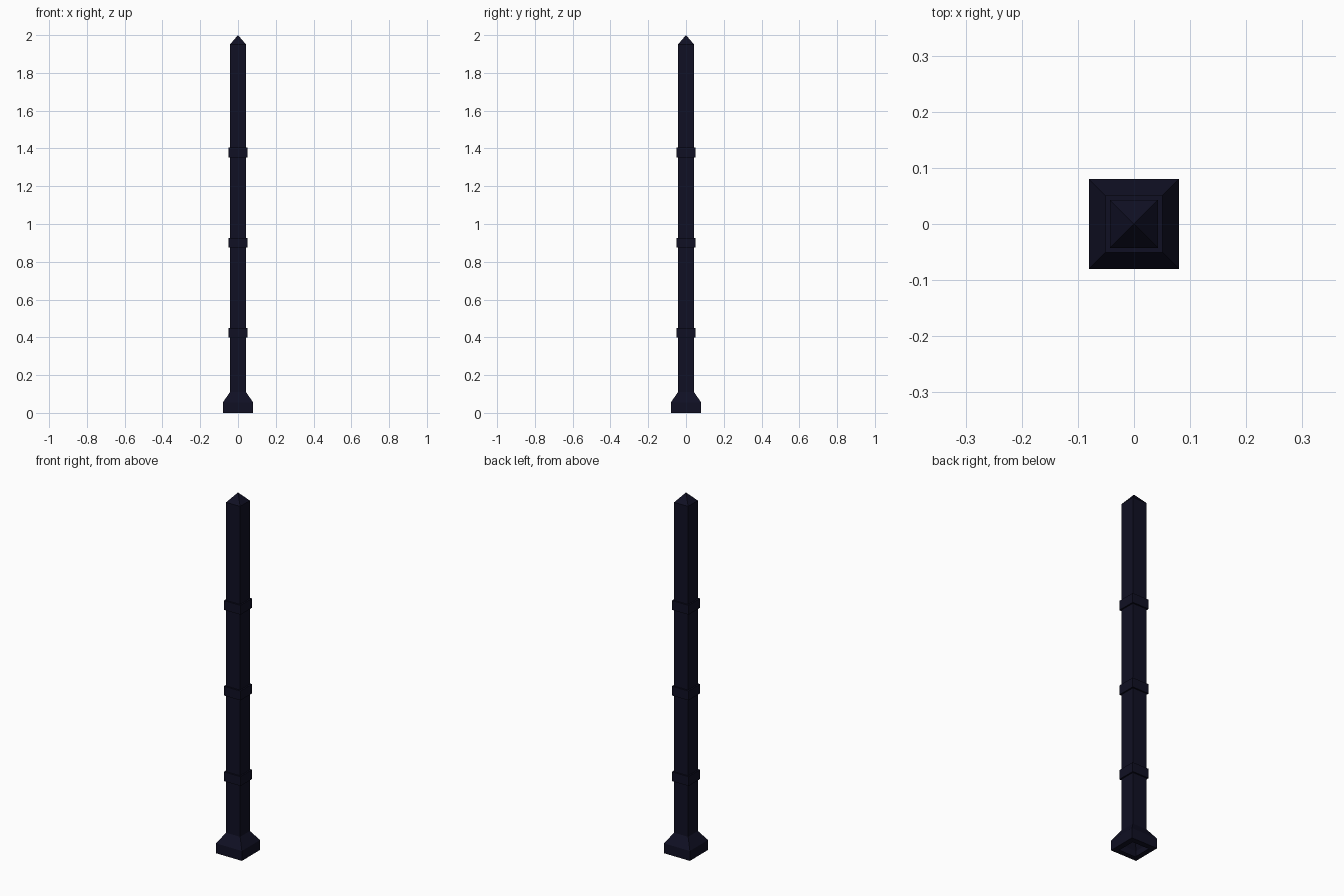
import bpy, bmesh

if "Cube" in bpy.data.objects:
    bpy.data.objects.remove(bpy.data.objects["Cube"])

navy = bpy.data.materials.new("dark navy")
navy.diffuse_color = (0.005, 0.005, 0.017, 1)
navy.use_nodes = True
navy.node_tree.nodes["Principled BSDF"].inputs["Base Color"].default_value = navy.diffuse_color


def square_loft(name, profile, closed=False):
    """Loft square rings (half width, height); zero width makes a point."""
    bm = bmesh.new()
    rings = []
    for h, z in profile:
        if h == 0:
            rings.append([bm.verts.new((0, 0, z))] * 4)
        else:
            rings.append([bm.verts.new((x * h, y * h, z))
                          for x, y in ((-1, -1), (1, -1), (1, 1), (-1, 1))])
    pairs = list(zip(rings, rings[1:]))
    if closed:
        pairs.append((rings[-1], rings[0]))
    for a, b in pairs:
        for i in range(4):
            j = (i + 1) % 4
            corners = [a[i], a[j], b[j], b[i]]
            bm.faces.new(list(dict.fromkeys(corners)))
    bmesh.ops.recalc_face_normals(bm, faces=bm.faces)
    mesh = bpy.data.meshes.new(name)
    bm.to_mesh(mesh)
    bm.free()
    mesh.materials.append(navy)
    obj = bpy.data.objects.new(name, mesh)
    bpy.context.collection.objects.link(obj)
    return obj


POST, BAND = 0.043, 0.051

# Square post with pyramid tip
square_loft("post", [(POST, 0.11), (POST, 1.95), (0, 2.0)])

# Flared foot, open in the middle underneath
square_loft("foot", [(0.05, 0), (0.08, 0), (0.08, 0.055), (POST, 0.11)])

# Three raised bands around the post
for i in range(3):
    z = 0.398 + 0.477 * i
    square_loft(f"band_{i + 1}", [(POST, z), (BAND, z), (BAND, z + 0.052), (POST, z + 0.052)])
